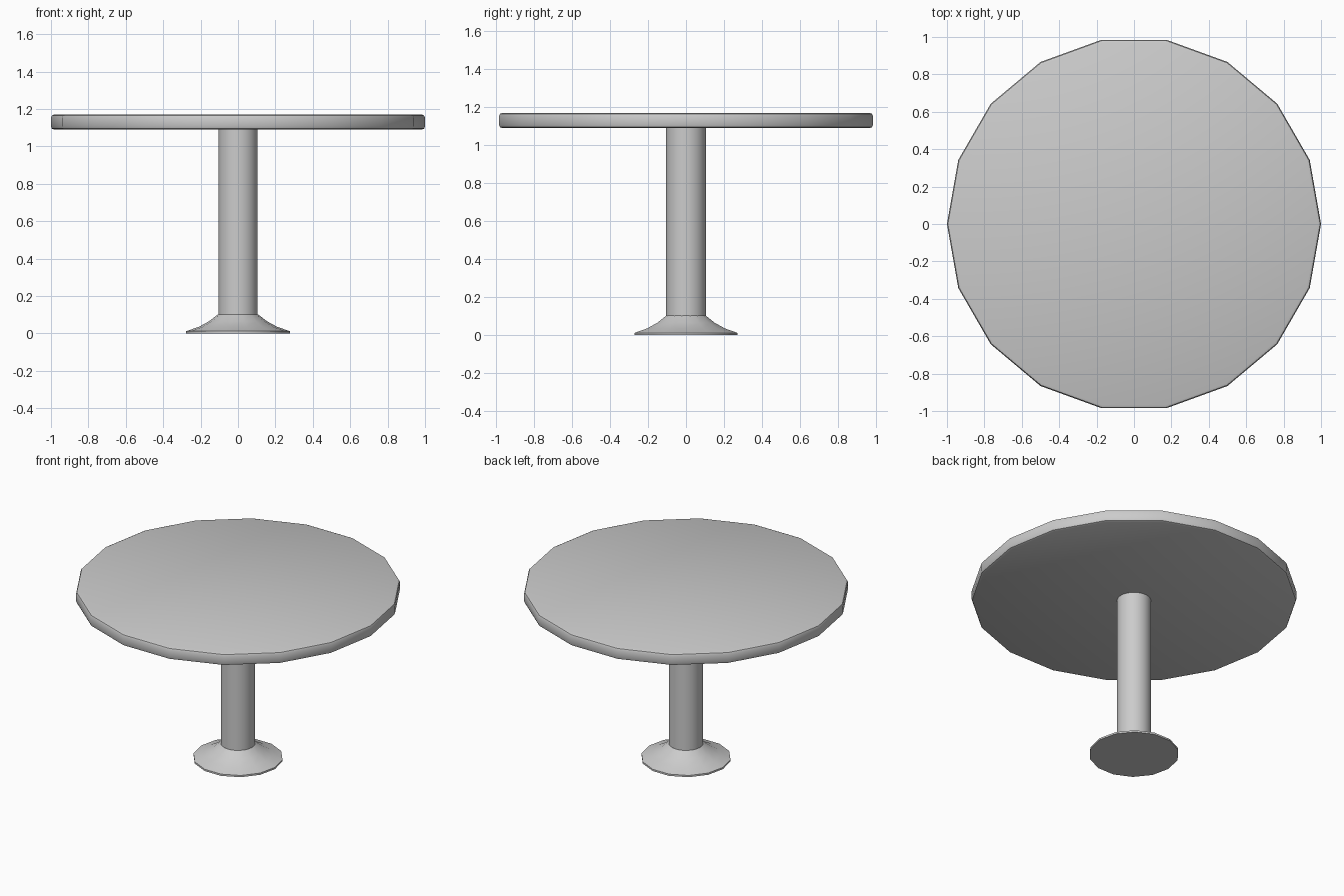
import bpy, bmesh, math

if "Cube" in bpy.data.objects:
    bpy.data.objects.remove(bpy.data.objects["Cube"])


def lathe(name, profile, sides, angle):
    """Revolve (radius, z) points around z and cap both ends."""
    bm = bmesh.new()
    rings = []
    for r, z in profile:
        rings.append([bm.verts.new((r * math.cos(2 * math.pi * i / sides),
                                    r * math.sin(2 * math.pi * i / sides), z))
                      for i in range(sides)])
    for a, b in zip(rings, rings[1:]):
        for i in range(sides):
            j = (i + 1) % sides
            bm.faces.new((a[i], a[j], b[j], b[i]))
    bm.faces.new(rings[0][::-1])
    bm.faces.new(rings[-1])
    mesh = bpy.data.meshes.new(name)
    bm.to_mesh(mesh)
    bm.free()
    obj = bpy.data.objects.new(name, mesh)
    bpy.context.collection.objects.link(obj)
    bpy.ops.object.select_all(action='DESELECT')
    obj.select_set(True)
    bpy.context.view_layer.objects.active = obj
    bpy.ops.object.shade_smooth_by_angle(angle=math.radians(angle))
    return obj


# Eighteen-sided top with softened rims
lathe("table_top", [(0.983, 1.09), (0.995, 1.095), (1.0, 1.107),
                    (1.0, 1.153), (0.995, 1.165), (0.983, 1.17)], 18, 35)

# Round pedestal column
lathe("column", [(0.105, 0.09), (0.105, 1.10)], 32, 35)

# Flared foot with a thin rim
lathe("foot", [(0.277, 0.0), (0.277, 0.012), (0.21, 0.035),
               (0.155, 0.065), (0.107, 0.102)], 14, 35)
